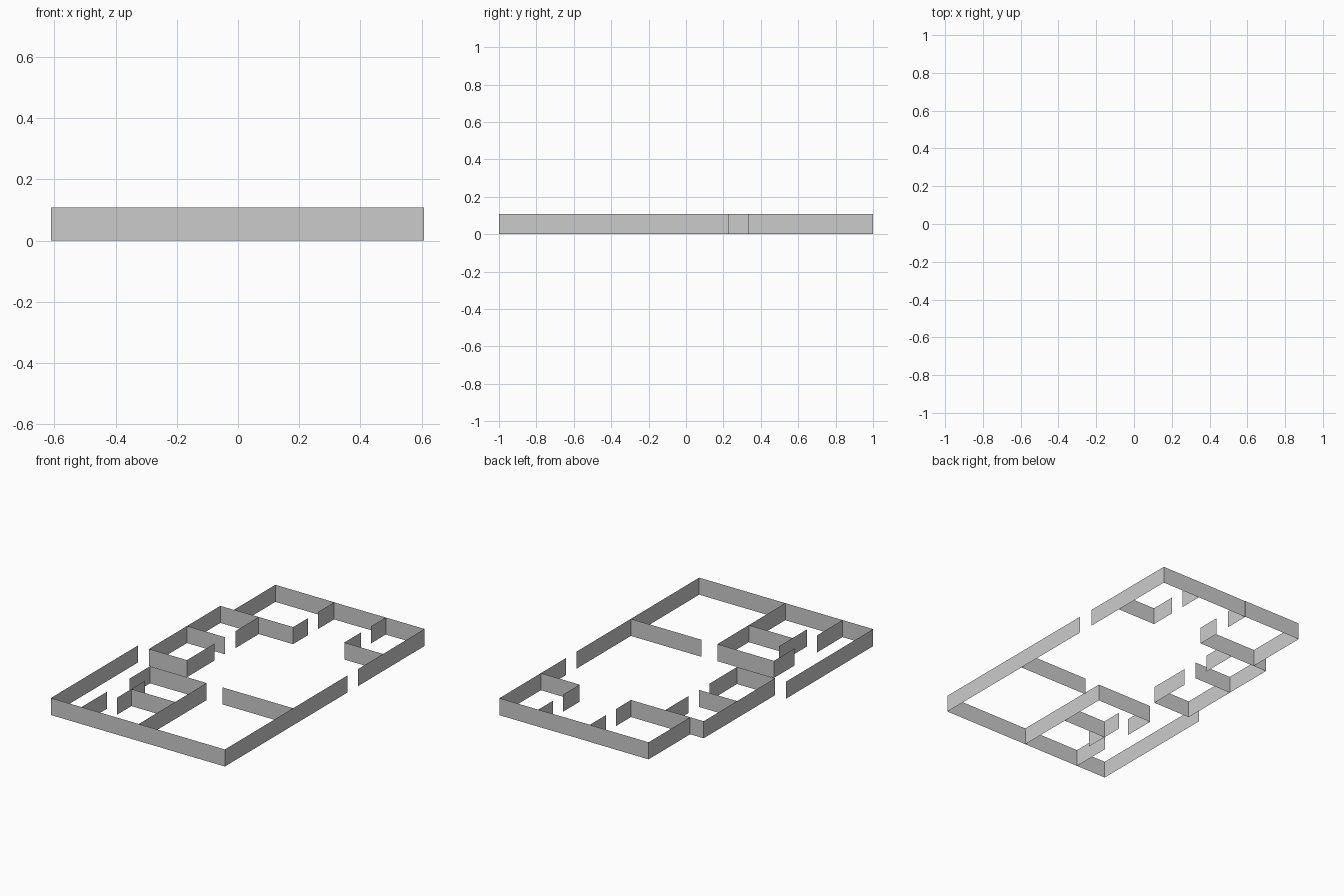
import bpy

if "Cube" in bpy.data.objects:
    bpy.data.objects.remove(bpy.data.objects["Cube"])

HEIGHT = 0.108


def wall(name, *points):
    """Upright sheet wall of zero thickness following a floor path."""
    n = len(points)
    verts = [(x, y, 0) for x, y in points] + [(x, y, HEIGHT) for x, y in points]
    faces = [(i, i + 1, n + i + 1, n + i) for i in range(n - 1)]
    mesh = bpy.data.meshes.new(name)
    mesh.from_pydata(verts, [], faces)
    mesh.update()
    obj = bpy.data.objects.new(name, mesh)
    bpy.context.collection.objects.link(obj)
    return obj


L, R = -0.612, 0.608       # outer left and right
DIV = 0.004                # wall between front rooms

# Outer shell, broken by door openings
wall("outer_wall_front", (L, -0.13), (L, -1), (DIV, -1), (R, -1), (R, 0.227))
wall("outer_wall_back", (R, 0.333), (R, 1), (0.336, 1), (-0.025, 0.998))

# Back left room with a doorway on its right
wall("back_left_room", (-0.025, 0.838), (-0.025, 1), (-0.438, 1),
     (-0.438, 0.587), (-0.025, 0.587), (-0.025, 0.735))

# Back right room
wall("back_right_door_wall", (0.336, 1), (0.336, 0.85))
wall("back_right_room", (0.336, 0.75), (0.336, 0.585), (R, 0.585))

# Two small rooms on the left
wall("left_rooms", (-0.265, 0.355), (-0.265, 0.584), (-0.533, 0.584),
     (-0.533, -0.13), (-0.267, -0.13), (-0.267, 0.147))
wall("left_rooms_divider", (-0.533, 0.25), (-0.267, 0.25))

# Front middle room with its inner closet
wall("front_room", (-0.393, -0.525), (-0.393, -0.32), (DIV, -0.32), (DIV, -1))
wall("front_room_side", (-0.397, -0.743), (-0.397, -1))
wall("closet_door_wall", (-0.303, -0.5), (-0.303, -0.635), (-0.303, -0.777))
wall("closet_divider", (-0.303, -0.635), (DIV, -0.635))

# Partition of the front right room
wall("front_right_partition", (0.112, -0.316), (R, -0.316))
